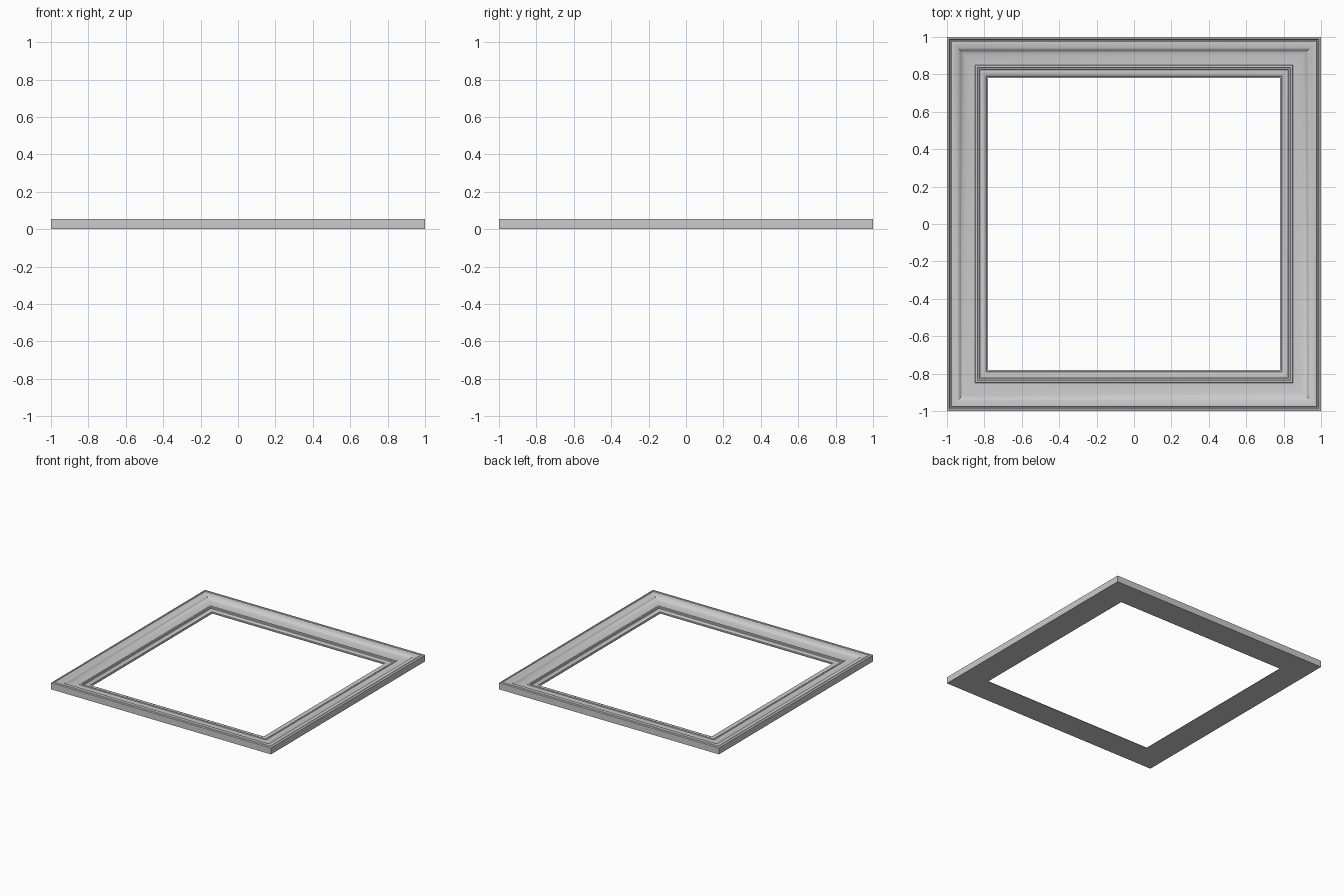
import bpy
import bmesh

if "Cube" in bpy.data.objects:
    bpy.data.objects.remove(bpy.data.objects["Cube"])

# moulding cross-section: (distance from centre, height), outer wall to inner lip
profile = [
    (1.0, 0), (1.0, .053), (.997, .055), (.988, .055),          # outer wall and rim
    (.985, .051), (.979, .051), (.977, .054), (.970, .055),     # groove and bead
    (.958, .053), (.945, .050), (.934, .045), (.927, .037),     # rolled shoulder
    (.920, .031), (.908, .027), (.890, .024), (.870, .022), (.850, .021),  # wide cove
    (.848, .025), (.843, .027), (.837, .025), (.833, .020),     # inner bead
    (.825, .019), (.823, .015), (.816, .017), (.806, .015),     # second bead
    (.798, .011), (.791, .010), (.789, .006), (.781, .005), (.781, 0),  # inner lip
]
corners = [(-1, -1), (1, -1), (1, 1), (-1, 1)]

# sweep the moulding round the four mitred corners
bm = bmesh.new()
rings = [[bm.verts.new((sx * r, sy * r, z)) for r, z in profile] for sx, sy in corners]
n = len(profile)
for k in range(4):
    a, b = rings[k], rings[(k + 1) % 4]
    for i in range(n):
        j = (i + 1) % n
        bm.faces.new((a[i], b[i], b[j], a[j]))
bmesh.ops.recalc_face_normals(bm, faces=bm.faces)

mesh = bpy.data.meshes.new("picture_frame")
bm.to_mesh(mesh)
bm.free()
frame = bpy.data.objects.new("picture_frame", mesh)
bpy.context.collection.objects.link(frame)

# smooth curves, crisp steps
bpy.context.view_layer.objects.active = frame
frame.select_set(True)
bpy.ops.object.shade_smooth_by_angle(angle=0.5)
# keep the mitre joints crisp
for e in mesh.edges:
    p, q = (mesh.vertices[v].co for v in e.vertices)
    if p.x * q.x > 0 and p.y * q.y > 0:
        mesh.attributes["sharp_edge"].data[e.index].value = True
